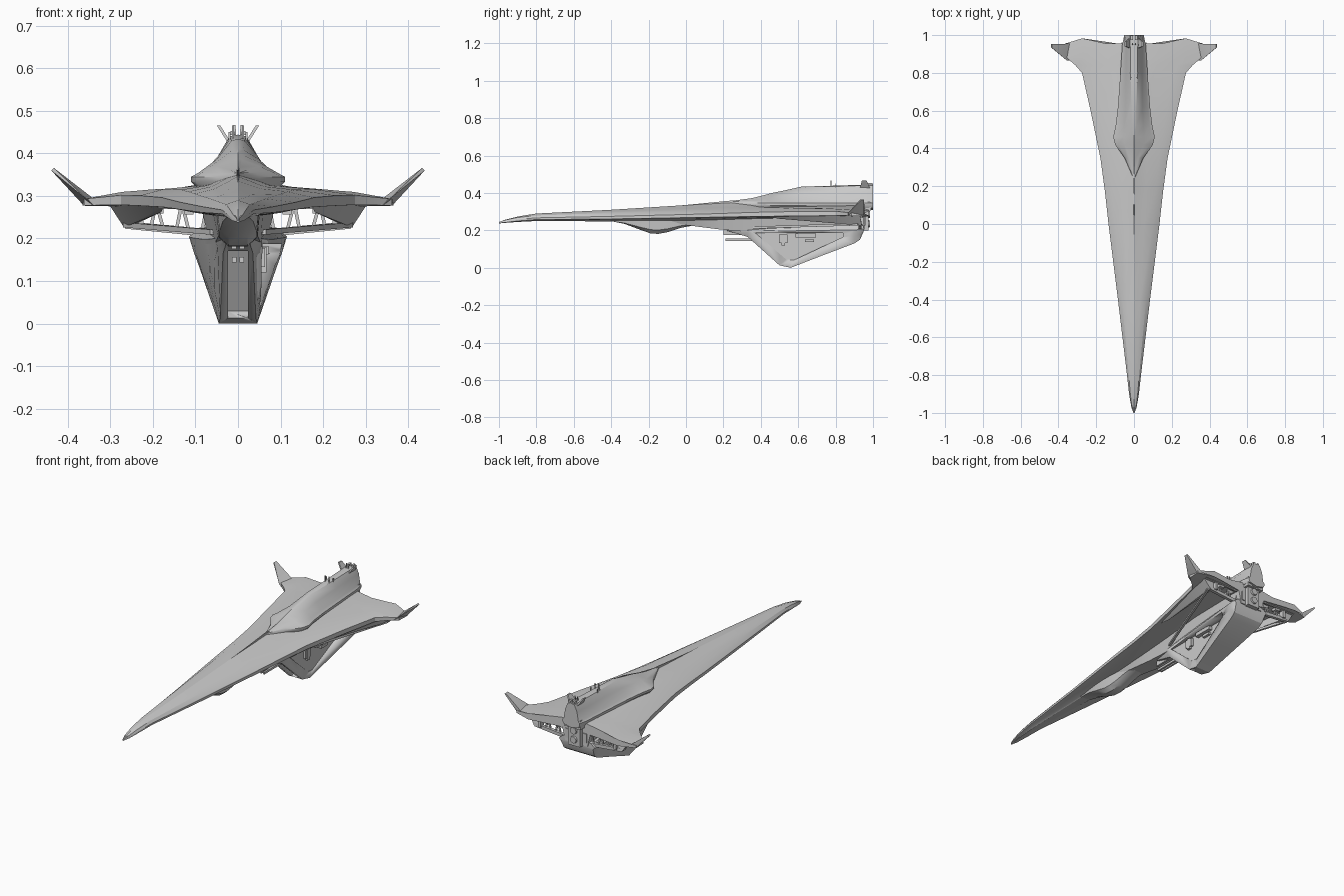
import bpy, bmesh, math
from mathutils import Vector


def finish(name, bm, mirror=False, angle=30):
    """Turn a bmesh into a smooth-by-angle object, optionally mirrored in x."""
    if mirror:
        geo = bm.verts[:] + bm.edges[:] + bm.faces[:]
        dup = bmesh.ops.duplicate(bm, geom=geo)["geom"]
        for v in dup:
            if isinstance(v, bmesh.types.BMVert):
                v.co.x *= -1
    bmesh.ops.recalc_face_normals(bm, faces=bm.faces[:])
    me = bpy.data.meshes.new(name)
    bm.to_mesh(me)
    bm.free()
    ob = bpy.data.objects.new(name, me)
    bpy.context.collection.objects.link(ob)
    bpy.ops.object.select_all(action='DESELECT')
    ob.select_set(True)
    bpy.context.view_layer.objects.active = ob
    bpy.ops.object.shade_smooth_by_angle(angle=math.radians(angle))
    return ob


def loft(name, rows, angle=30):
    """Skin symmetric half-profiles (x, y, z), each running from x=0 to x=0."""
    bm = bmesh.new()
    rings = []
    for half in rows:
        full = half + [(-x, y, z) for x, y, z in half[-2:0:-1]]
        rings.append([bm.verts.new(p) for p in full])
    n = len(rings[0])
    for a, b in zip(rings, rings[1:]):
        for i in range(n):
            j = (i + 1) % n
            bm.faces.new((a[i], a[j], b[j], b[i]))
    bm.faces.new(rings[0])
    bm.faces.new(rings[-1])
    return finish(name, bm, angle=angle)


def add_hull(bm, pts):
    vs = [bm.verts.new(p) for p in pts]
    res = bmesh.ops.convex_hull(bm, input=vs)
    junk = [v for v in set(res["geom_interior"] + res["geom_unused"])
            if isinstance(v, bmesh.types.BMVert)]
    bmesh.ops.delete(bm, geom=junk, context='VERTS')


def solid(name, pts, mirror=False):
    bm = bmesh.new()
    add_hull(bm, pts)
    return finish(name, bm, mirror)


def struts(name, segs, mirror=True):
    """Square bars: (start, end, half thickness)."""
    bm = bmesh.new()
    for a, b, r in segs:
        a, b = Vector(a), Vector(b)
        d = (b - a).normalized()
        u = d.cross(Vector((0, 0, 1)) if abs(d.z) < .9 else Vector((0, 1, 0))).normalized()
        v = d.cross(u)
        add_hull(bm, [p + u * r * s + v * r * t for p in (a, b) for s in (-1, 1) for t in (-1, 1)])
    return finish(name, bm, mirror)


def boxes(name, items, mirror=True):
    """Boxes: (centre, size)."""
    bm = bmesh.new()
    for c, s in items:
        g = bmesh.ops.create_cube(bm, size=1)["verts"]
        for v in g:
            v.co = Vector([c[i] + v.co[i] * s[i] for i in range(3)])
    return finish(name, bm, mirror)


# Main dart-shaped hull: y, half width, top, shoulder, edge top, edge bottom, under, belly
def hull_row(y, w, zt, zs, et, eb, zu, zb, bump=0):
    c = min(.3 * w, .068)
    return [(0, y, zt), (.4 * w, y, zs), (.75 * w, y + bump, (zs + et) / 2 + .004), (w, y, et), (w, y, eb),
            (.75 * w, y + bump, (eb + zu) / 2), (c * 1.25, y, zu), (c, y, zb), (0, y, zb)]


loft("main_hull", [hull_row(*r) for r in (
    (-1, .003, .243, .242, .241, .239, .238, .237),
    (-.97, .014, .256, .254, .247, .242, .241, .24),
    (-.9, .026, .274, .271, .258, .25, .247, .245),
    (-.8, .037, .290, .285, .267, .258, .252, .25),
    (-.4, .085, .310, .303, .275, .261, .252, .248),
    (0, .135, .335, .317, .285, .268, .253, .228),
    (.18, .155, .346, .322, .290, .271, .257, .205),
    (.35, .178, .355, .325, .296, .274, .262, .19),
    (.6, .23, .350, .324, .301, .277, .268, .19),
    (.8, .275, .345, .320, .302, .279, .271, .20),
    (.84, .310, .344, .319, .298, .279, .272, .20),
    (.885, .362, .343, .318, .293, .277, .273, .20),
    (.955, .365, .340, .317, .290, .277, .274, .205, .028))], 25)

# Swept-up winglets
solid("winglets", [(.34, .865, .278), (.34, .955, .278), (.355, .865, .292), (.34, .955, .294),
                   (.362, .95, .277), (.433, .932, .366), (.433, .952, .366), (.439, .935, .36),
                   (.439, .952, .36)], True)

# Raised dorsal superstructure: y, half width, top, top half width, mid half width, mid height
def dorsal_row(y, w, zt, a, b, zm):
    return [(0, y, zt), (a, y, zt - .004), (b, y, zm), (.85 * w, y, .354), (w, y, .345), (w, y, .333),
            (.88 * w, y, .32), (0, y, .31)]


loft("dorsal_superstructure", [dorsal_row(*r) for r in (
    (.24, .003, .357, .001, .002, .355),
    (.35, .05, .372, .006, .025, .362),
    (.42, .10, .389, .009, .050, .370),
    (.46, .11, .400, .011, .054, .377),
    (.52, .097, .412, .013, .050, .386),
    (.62, .085, .434, .015, .045, .396),
    (.80, .072, .439, .018, .042, .402),
    (.95, .062, .444, .020, .040, .405),
    (1.0, .052, .444, .020, .036, .405))], 35)
solid("dorsal_spine", [(0, -.02, .334), (.003, .1, .337), (-.003, .1, .337), (.003, .26, .361), (-.003, .26, .361),
                       (.004, .3, .35), (-.004, .3, .35)])

# Tail fins and antennae
solid("tail_fins", [(x + d, y, z) for x, z, ys in ((.02, .425, (.93, .985)), (.046, .466, (.94, .965)))
                    for y in ys for d in (-.004, .004)], True)
struts("antennae", [((.012, .775, .435), (.012, .775, .466), .0025), ((.006, .95, .44), (.008, .955, .466), .002),
                    ((.02, .80, .43), (.02, .80, .45), .002)])
boxes("tail_sensor_blocks", [((.012, .985, .448), (.012, .024, .01)), ((.035, .965, .33), (.03, .05, .05))])

# Chin bulge under the bow
def chin_row(y, w, zb):
    return [(0, y, .265), (w, y, .26), (w * .9, y, .3 * .25 + .7 * zb), (w * .45, y, zb), (0, y, zb)]


loft("chin_bulge", [chin_row(*r) for r in (
    (-.40, .03, .249), (-.33, .04, .235), (-.25, .048, .205), (-.19, .05, .184), (-.15, .05, .181), (-.10, .048, .19),
    (-.03, .045, .213), (.05, .045, .228), (.12, .04, .232))], 35)

# Ventral keel: y, top half width, mid height, bottom half width, bottom height
def keel_row(y, wt, zm, wb, zb):
    return [(0, y, .235), (wt * .8, y, .225), (wt, y, (.21 + zm) / 2), (.35 * wb + .65 * wt, y, .4 * zb + .6 * zm),
            (wb, y, zb), (0, y, zb)]


keel = loft("ventral_keel", [keel_row(*r) for r in (
    (.22, .028, .205, .025, .198),
    (.33, .055, .19, .035, .165),
    (.50, .074, .185, .042, .013),
    (.56, .080, .185, .045, 0),
    (.73, .096, .19, .068, .066),
    (.90, .112, .195, .09, .130),
    (.93, .115, .198, .093, .150),
    (.95, .108, .205, .098, .195))])

# Recessed triangular side bays and a front slot, cut from the keel
tri = ((.37, .187), (.535, .045), (.575, .04), (.84, .165), (.84, .187))
cutters = [solid("side_bay_cutter", [(x, y, z) for y, z in tri for x in (.05, .2)], True),
           solid("front_slot_cutter", [(s * .024, y, z) for s in (-1, 1)
                                       for y, z in ((.2, .17), (.2, .01), (.44, .17), (.53, .03), (.5, .012))])]
for c in cutters:
    c.hide_render = True
    c.hide_set(True)
    m = keel.modifiers.new(c.name, 'BOOLEAN')
    m.operation = 'DIFFERENCE'
    m.solver = 'EXACT'
    m.object = c
boxes("bay_machinery", [((.054, .52, .155), (.02, .045, .045)), ((.06, .52, .15), (.014, .02, .06)),
                        ((.06, .64, .172), (.024, .11, .02)), ((.056, .66, .145), (.018, .05, .014))])
boxes("bow_guns", [((.009, .36, .15), (.01, .3, .012)), ((.009, .30, .19), (.012, .2, .03))])

# Outer pods beneath the wings
solid("under_wing_pods", [(.175, .42, .275), (.19, .5, .28), (.18, .5, .262), (.255, .8, .283), (.25, .85, .238),
                          (.305, .93, .283), (.235, .93, .283), (.268, .94, .226), (.245, .94, .232)], True)

# Lower frame: stern beam, swept side beam and slanted lattice
lower = lambda x: .207 + .09 * (x - .06) + .005
segs = [((.06, .93, lower(.06)), (.265, .93, .232), .009),
        ((.06, .36, .215), (.265, .92, .232), .006),
        ((.09, .945, .272), (.30, .945, .279), .005)]
for i in range(6):
    x = .085 + i * .03
    segs.append(((x, .925, lower(x)), (x + (.016 if i % 2 else -.012), .925, .278), .004))
struts("stern_frame", segs)

# Stern bulkhead, engine column and greebles
boxes("stern_column", [((0, .95, .265), (.075, .05, .13)), ((0, .965, .32), (.09, .04, .03))], False)
boxes("stern_greebles", [((.055, .945, .25), (.02, .03, .05)), ((.19, .93, .268), (.03, .03, .018)),
                         ((.115, .90, .264), (.022, .06, .016)), ((.23, .935, .25), (.016, .03, .04))])
bm = bmesh.new()
for z in (.235, .285, .375):
    g = bmesh.ops.create_cone(bm, cap_ends=True, segments=16, radius1=.022, radius2=.018, depth=.03)["verts"]
    for v in g:
        v.co = Vector((v.co.x, .972 + v.co.z * .8, z + v.co.y))
finish("engine_nozzles", bm)
